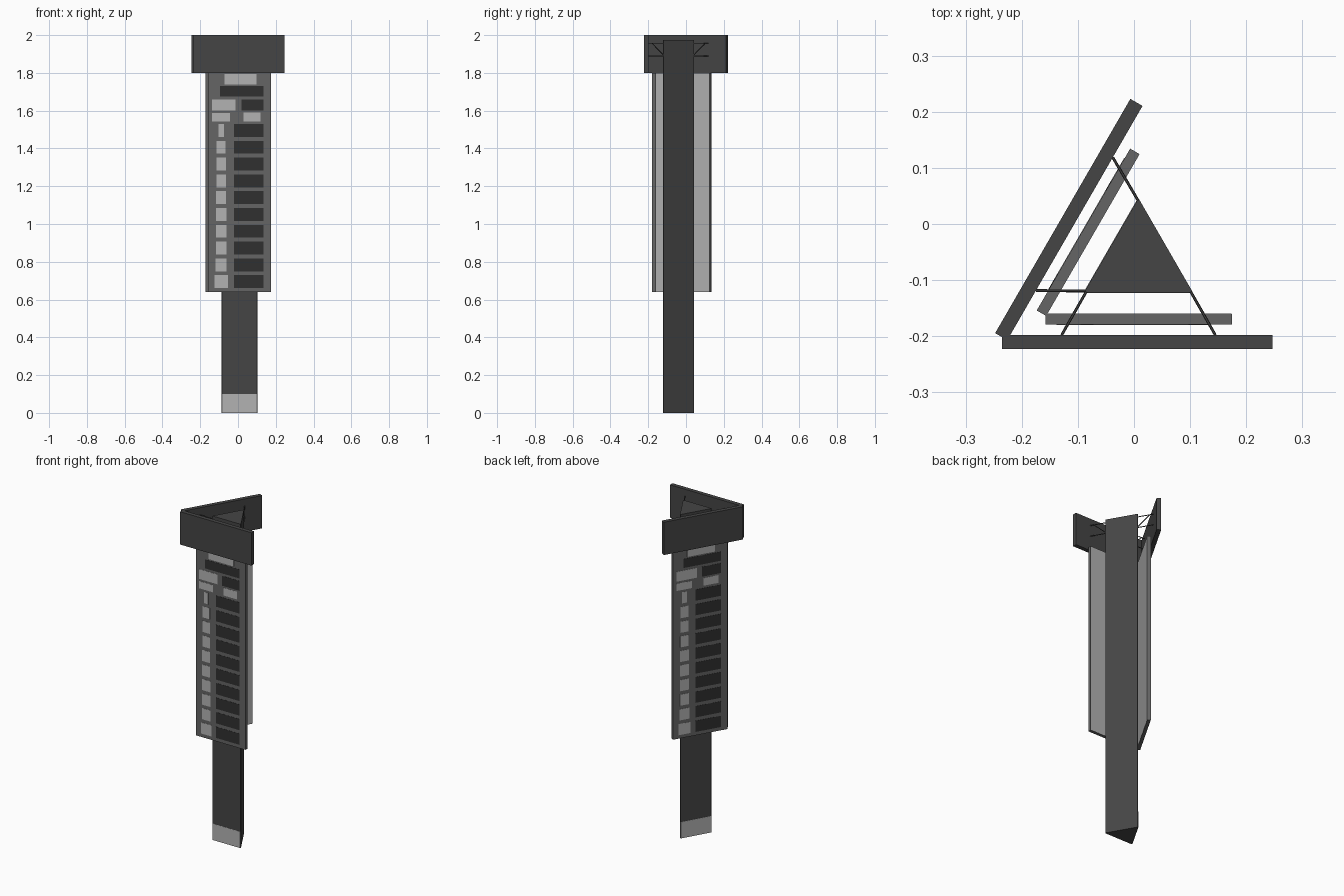
import bpy, math
from mathutils import Vector, Matrix

if "Cube" in bpy.data.objects:
    bpy.data.objects.remove(bpy.data.objects["Cube"])

# Everything is laid out on the front side, then turned about the column axis
C = Vector((0.008, -0.066, 0))
SIDES = {"front": 0.0, "left": math.radians(240)}


def mat(name, v):
    m = bpy.data.materials.new(name)
    m.diffuse_color = (v, v, v, 1)
    m.use_nodes = True
    m.node_tree.nodes["Principled BSDF"].inputs["Base Color"].default_value = m.diffuse_color
    return m


DARK = mat("dark_grey", 0.06)
MID = mat("mid_grey", 0.13)
LIGHT = mat("light_grey", 0.45)
BLACK = mat("near_black", 0.03)


def mesh(name, verts, faces, m):
    me = bpy.data.meshes.new(name)
    me.from_pydata([tuple(v) for v in verts], [], faces)
    me.materials.append(m)
    ob = bpy.data.objects.new(name, me)
    bpy.context.collection.objects.link(ob)
    return ob


def turn(p, a):
    return C + Matrix.Rotation(a, 3, 'Z') @ (Vector(p) - C)


def box(name, x0, x1, y0, y1, z0, z1, a, m):
    v = [turn((x, y, z), a) for z in (z0, z1)
         for x, y in ((x0, y0), (x1, y0), (x1, y1), (x0, y1))]
    f = [(3, 2, 1, 0), (4, 5, 6, 7)] + [(i, (i + 1) % 4, (i + 1) % 4 + 4, i + 4) for i in range(4)]
    return mesh(name, v, f, m)


def rod(name, p, q, a, r=0.0025):
    p, q = turn(p, a), turn(q, a)
    rot = (q - p).to_track_quat('Z', 'Y')
    v = [e + rot @ Vector((r * math.cos(k * math.pi / 3), r * math.sin(k * math.pi / 3), 0))
         for e in (p, q) for k in range(6)]
    f = [tuple(range(5, -1, -1)), tuple(range(6, 12))]
    f += [(k, (k + 1) % 6, (k + 1) % 6 + 6, k + 6) for k in range(6)]
    return mesh(name, v, f, DARK)


# Triangular column with slightly blunted corners
ring = []
for a in (0, 120, 240):
    for x, y in ((-0.085, -0.122), (0.101, -0.122)):
        ring.append(turn((x, y, 0), math.radians(a)))
n = len(ring)
top = Vector((0, 0, 1.975))
mesh("column", ring + [p + top for p in ring],
     [tuple(range(n - 1, -1, -1)), tuple(range(n, 2 * n))]
     + [(i, (i + 1) % n, (i + 1) % n + n, i + n) for i in range(n)], DARK)

# Plates on each panel: x0, x1, z0, z1, material
plates = [
    (-0.072, 0.097, 1.738, 1.795, LIGHT),
    (-0.095, 0.135, 1.675, 1.730, BLACK),
    (-0.138, -0.012, 1.600, 1.660, LIGHT),
    (0.018, 0.135, 1.600, 1.660, BLACK),
    (-0.138, -0.042, 1.543, 1.587, LIGHT),
    (0.028, 0.120, 1.543, 1.590, LIGHT),
]
for i in range(10):
    z = 1.495 - i * 0.0889
    w = 0.014 if i == 0 else 0.036 if i == 9 else 0.023 + 0.0008 * i
    plates.append((-0.089 - w, -0.089 + w, z - 0.034, z + 0.034, LIGHT))
    plates.append((-0.022, 0.135, z - 0.034, z + 0.034, BLACK))

for side, a in SIDES.items():
    # Header board and directory panel with a pale back
    box(side + "_header_board", -0.235, 0.247, -0.223, -0.198, 1.8, 2.0, a, DARK)
    box(side + "_panel", -0.158, 0.175, -0.179, -0.160, 0.64, 1.8, a, MID)
    box(side + "_panel_back", -0.157, 0.174, -0.1605, -0.1595, 0.641, 1.799, a, LIGHT)
    for k, (x0, x1, z0, z1, m) in enumerate(plates):
        box(f"{side}_plate_{k}", x0, x1, -0.180, -0.1785, z0, z1, a, m)
    # Pale kick plate at the foot of the column
    box(side + "_kick_plate", -0.085, 0.101, -0.123, -0.1215, 0.0, 0.1, a, LIGHT)
    # Header brackets: two rails and a diagonal brace at each end
    for s, end in ((-1, "a"), (1, "b")):
        inner = (C.x + s * 0.091, -0.117)
        outer = (C.x + s * 0.137, -0.198)
        mid = (C.x + s * 0.127, -0.180)
        rod(f"{side}_rail_top_{end}", (*inner, 1.957), (*outer, 1.957), a)
        rod(f"{side}_rail_low_{end}", (*inner, 1.89), (*outer, 1.89), a)
        rod(f"{side}_brace_{end}", (*inner, 1.892), (*mid, 1.957), a)
